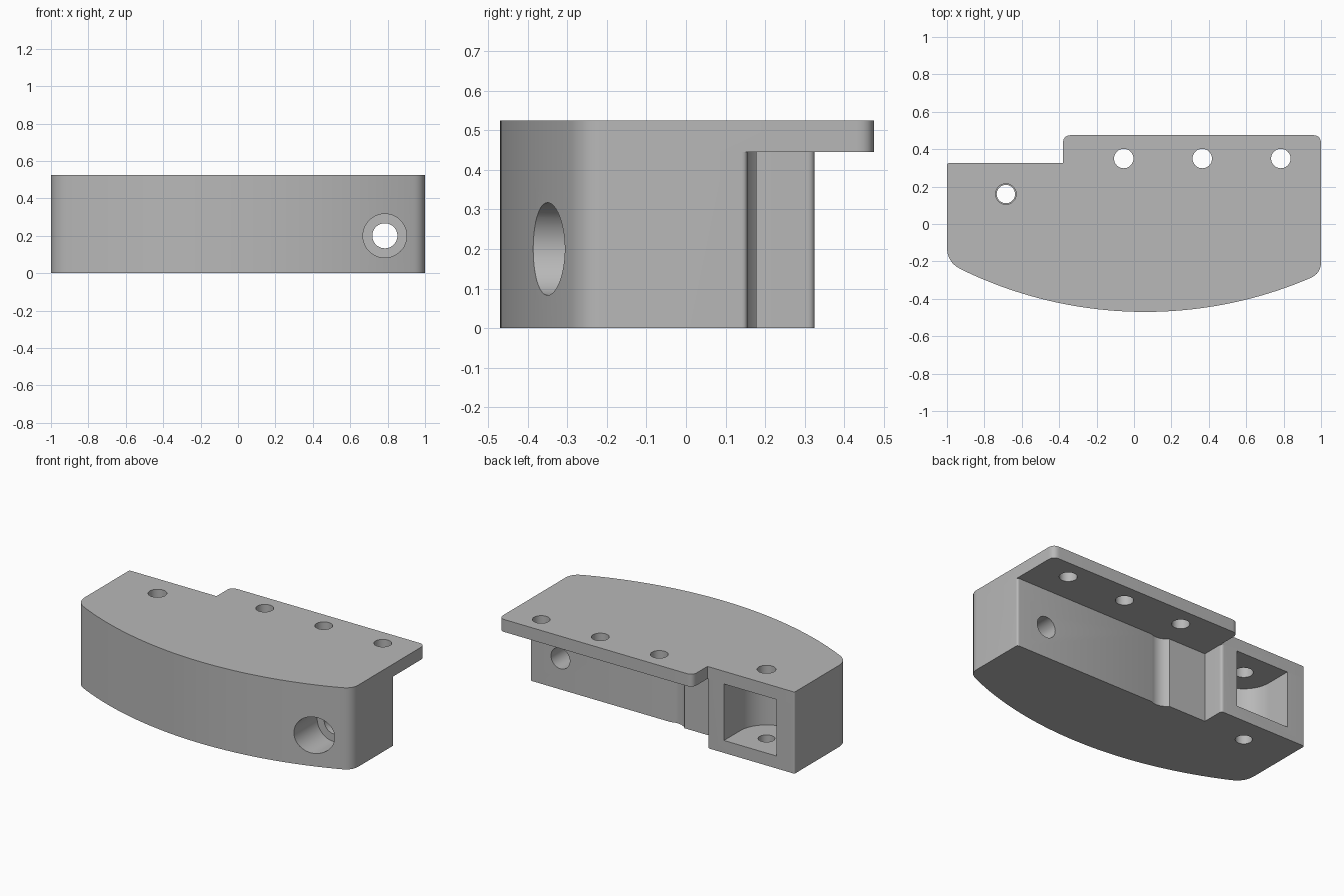
import bpy, bmesh, math
from mathutils import Vector, Matrix

cube = bpy.data.objects.get("Cube")
if cube:
    bpy.data.objects.remove(cube, do_unlink=True)

grey = bpy.data.materials.new("plain_grey")
grey.use_nodes = True
colour = (0.48, 0.48, 0.48, 1)
grey.diffuse_color = colour
grey.node_tree.nodes["Principled BSDF"].inputs["Base Color"].default_value = colour


def rounded(corners, steps=8):
    """Outline from (x, y, trim) corners; trim is how far each corner is cut back."""
    out = []
    for i, (x, y, trim) in enumerate(corners):
        c = Vector((x, y))
        if trim == 0:
            out.append(c)
            continue
        before = Vector(corners[i - 1][:2])
        after = Vector(corners[(i + 1) % len(corners)][:2])
        a = c + (before - c).normalized() * trim
        b = c + (after - c).normalized() * trim
        for k in range(steps + 1):
            t = k / steps
            out.append(a * (1 - t) ** 2 + c * 2 * t * (1 - t) + b * t * t)
    return out


def prism(name, outline, z0, z1):
    """Solid made by raising a flat outline from z0 to z1."""
    bm = bmesh.new()
    face = bm.faces.new([bm.verts.new((p[0], p[1], z0)) for p in outline])
    up = bmesh.ops.extrude_face_region(bm, geom=[face])["geom"]
    bmesh.ops.translate(bm, vec=(0, 0, z1 - z0),
                        verts=[v for v in up if isinstance(v, bmesh.types.BMVert)])
    bmesh.ops.recalc_face_normals(bm, faces=bm.faces)
    mesh = bpy.data.meshes.new(name)
    bm.to_mesh(mesh)
    bm.free()
    mesh.materials.append(grey)
    obj = bpy.data.objects.new(name, mesh)
    bpy.context.collection.objects.link(obj)
    return obj


def circle(x, y, r, n=48):
    return [(x + r * math.cos(math.tau * k / n), y + r * math.sin(math.tau * k / n))
            for k in range(n)]


def combine(target, tool, operation):
    mod = target.modifiers.new("combine", "BOOLEAN")
    mod.operation, mod.object, mod.solver = operation, tool, "EXACT"
    bpy.context.view_layer.objects.active = target
    bpy.ops.object.modifier_apply(modifier=mod.name)
    bpy.data.objects.remove(tool, do_unlink=True)


# Curved front edge shared by body and top plate
def front_y(x):
    return 1.775 - math.sqrt(2.245 ** 2 - (x - 0.06) ** 2)


arc = [(-0.91 + 1.84 * k / 48, 0) for k in range(49)]
front = [(-1, front_y(-1), 0.08)] + [(x, front_y(x), 0) for x, _ in arc] + [(1, front_y(1), 0.06)]

# Body: deep block on one side, stepped back wall with a shallow scalloped recess
scallop = [(0, 0.155, 0), (-0.02, 0.148, 0), (-0.045, 0.145, 0),
           (-0.07, 0.149, 0), (-0.095, 0.16, 0), (-0.115, 0.178, 0)]
back = [(1, 0.155, 0.015)] + scallop + [(-0.38, 0.178, 0), (-0.38, 0.325, 0.02), (-1, 0.325, 0.012)]
body = prism("bracket_body", rounded(front + back), 0, 0.445)

# Top plate overhanging the back
plate_back = [(1, 0.475, 0.045), (-0.38, 0.475, 0.045), (-0.38, 0.325, 0), (-1, 0.325, 0.012)]
combine(body, prism("top_plate", rounded(front + plate_back), 0.445, 0.525), "UNION")

# Round-ended pocket opening to the back of the block
px, py, pr = -0.685, 0.16, 0.187
pocket = [(px + pr * math.cos(a), py + pr * math.sin(a))
          for a in [math.pi + math.pi * k / 32 for k in range(33)]]
combine(body, prism("pocket", pocket + [(px + pr, 0.6), (px - pr, 0.6)], 0.08, 0.443), "DIFFERENCE")

# Vertical screw holes
for x in (-0.055, 0.365, 0.785):
    combine(body, prism("plate_hole", circle(x, 0.35, 0.052), 0.3, 0.7), "DIFFERENCE")
combine(body, prism("block_top_hole", circle(px, py, 0.055), 0.3, 0.7), "DIFFERENCE")
combine(body, prism("block_bottom_hole", circle(px, py, 0.049), -0.2, 0.2), "DIFFERENCE")

# Front-to-back bolt hole with a wide counterbore
for radius, y0, y1 in ((0.117, -0.8, -0.15), (0.067, -0.3, 0.4)):
    hole = prism("bolt_hole", circle(0, 0, radius), 0, y1 - y0)
    hole.data.transform(Matrix.Translation((0.785, y0, 0.2)) @ Matrix.Rotation(-math.pi / 2, 4, "X"))
    combine(body, hole, "DIFFERENCE")

bpy.ops.object.select_all(action="DESELECT")
body.select_set(True)
bpy.context.view_layer.objects.active = body
bpy.ops.object.shade_smooth_by_angle(angle=math.radians(30))
